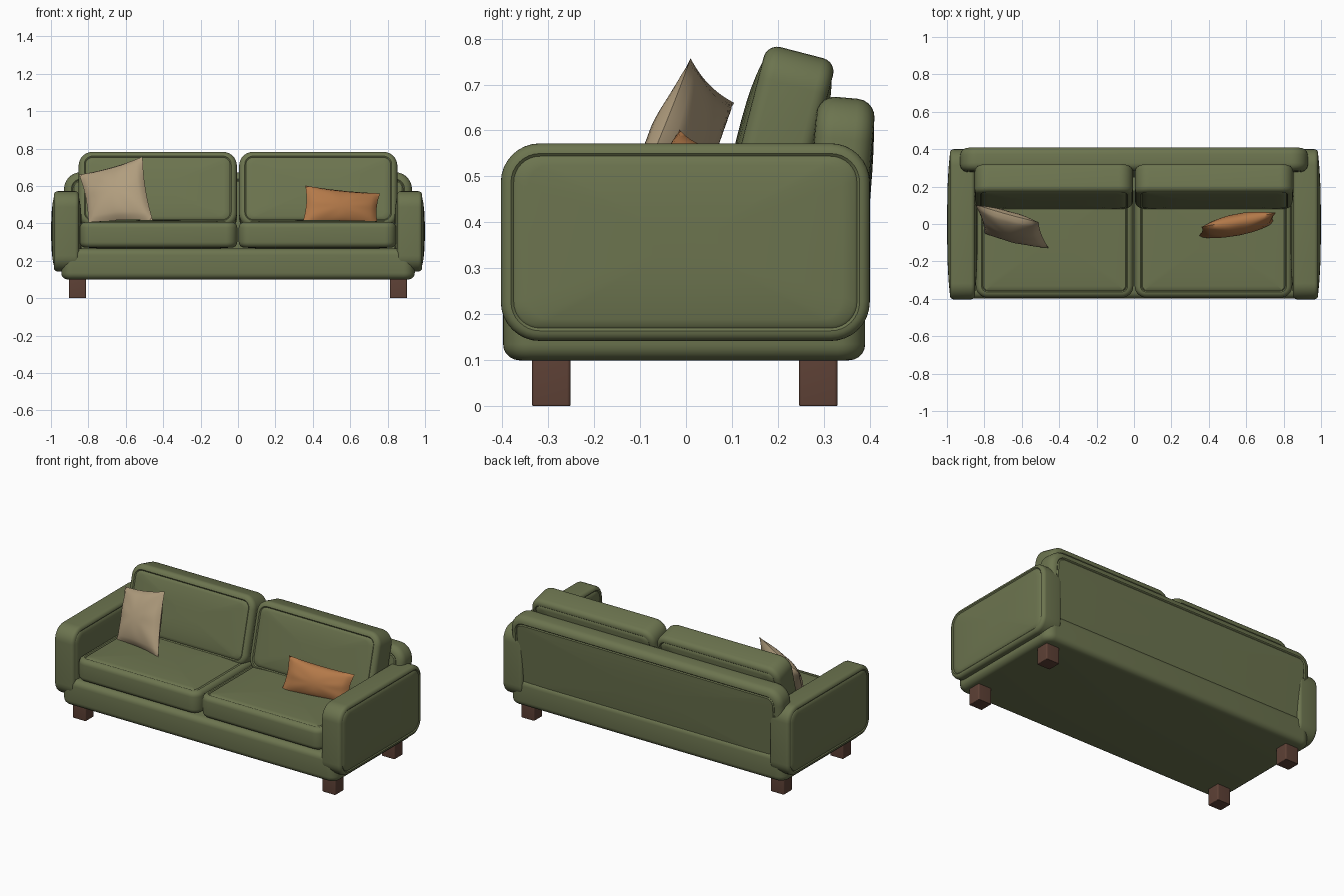
import bpy, bmesh, math
from mathutils import Vector, Matrix

if "Cube" in bpy.data.objects:
    bpy.data.objects.remove(bpy.data.objects["Cube"], do_unlink=True)


def material(name, rgb):
    m = bpy.data.materials.new(name)
    m.use_nodes = True
    m.diffuse_color = (*rgb, 1)
    m.node_tree.nodes["Principled BSDF"].inputs["Base Color"].default_value = (*rgb, 1)
    return m


GREEN = material("olive fabric", (0.15, 0.175, 0.078))
CREAM = material("cream fabric", (0.44, 0.34, 0.21))
ORANGE = material("tan leather", (0.45, 0.19, 0.066))
WOOD = material("dark wood", (0.11, 0.052, 0.036))


def finish(name, bm, mat, angle=35):
    bmesh.ops.recalc_face_normals(bm, faces=bm.faces)
    mesh = bpy.data.meshes.new(name)
    bm.to_mesh(mesh)
    bm.free()
    mesh.materials.append(mat)
    ob = bpy.data.objects.new(name, mesh)
    bpy.context.collection.objects.link(ob)
    bpy.ops.object.select_all(action='DESELECT')
    ob.select_set(True)
    bpy.context.view_layer.objects.active = ob
    bpy.ops.object.shade_smooth_by_angle(angle=math.radians(angle))
    return ob


def padded(name, lo, hi, axis, corner, edge, bulge=0.0, tilt=0.0, mat=GREEN):
    """Upholstered block: rounded outline across the axis, soft rims, domed caps."""
    lo, hi = Vector(lo), Vector(hi)
    size, centre = hi - lo, (lo + hi) / 2
    bm = bmesh.new()
    bmesh.ops.create_cube(bm, size=1)
    bmesh.ops.scale(bm, vec=size, verts=bm.verts)

    def caps():
        faces = sorted((f for f in bm.faces if abs(f.normal[axis]) > 0.999),
                       key=lambda f: -f.calc_area())
        return faces[:2]

    def along(e):
        d = (e.verts[0].co - e.verts[1].co).normalized()
        return abs(d[axis]) > 0.99

    bmesh.ops.bevel(bm, geom=[e for e in bm.edges if along(e)], offset=corner,
                    segments=8, profile=0.5, affect='EDGES')
    bm.normal_update()
    rims = list({e for f in caps() for e in f.edges})
    bmesh.ops.bevel(bm, geom=rims, offset=edge, segments=5, profile=0.5, affect='EDGES')
    bm.normal_update()

    # stitched groove followed by a shallow dome
    if bulge:
        for f in caps():
            side = math.copysign(1, f.normal[axis])
            level = f.calc_center_median()[axis]
            bmesh.ops.inset_individual(bm, faces=[f], thickness=0.006, depth=-0.005)
            bmesh.ops.inset_individual(bm, faces=[f], thickness=0.006, depth=0.005)
            flat = {v: v.co.copy() for v in f.verts}
            outline = [v.co.copy() for v in f.verts]
            for s in (0.93, 0.82, 0.65, 0.45, 0.2):
                bmesh.ops.inset_individual(bm, faces=[f], thickness=0.0, depth=0.0)
                for v, p in zip(f.verts, outline):
                    v.co = p * s
                    v.co[axis] = level + side * bulge * (1 - s ** 3)
    bm.transform(Matrix.Translation(centre) @ Matrix.Rotation(math.radians(tilt), 4, 'X'))
    return finish(name, bm, mat)


def pillow(name, corners, half, mat, n=20):
    """Scatter cushion stretched between its four corners, listed around the edge."""
    a, b, c, d = map(Vector, corners)
    normal = (b - a).cross(d - a).normalized()
    bm = bmesh.new()
    for side in (-1, 1):
        rows = []
        for j in range(n + 1):
            row = []
            for i in range(n + 1):
                u, v = 2 * i / n - 1, 2 * j / n - 1
                # edges pull in between the pointed corners
                s = (1 + u * (1 - 0.07 * (1 - v * v))) / 2
                t = (1 + v * (1 - 0.07 * (1 - u * u))) / 2
                p = a.lerp(b, s).lerp(d.lerp(c, s), t)
                fill = max(0, (1 - u * u) * (1 - v * v)) ** 0.55
                fold = 1 + 0.06 * math.sin(7 * math.atan2(v, u)) * (u * u + v * v)
                row.append(bm.verts.new(p + normal * side * half * fill * fold))
            rows.append(row)
        for j in range(n):
            for i in range(n):
                bm.faces.new((rows[j][i], rows[j][i + 1], rows[j + 1][i + 1], rows[j + 1][i]))
    bmesh.ops.remove_doubles(bm, verts=bm.verts, dist=0.0005)
    return finish(name, bm, mat, 60)


# frame
padded("base", (-0.945, -0.398, 0.10), (0.945, 0.39, 0.265), 2, 0.06, 0.035)
padded("backrest", (-0.93, 0.265, 0.17), (0.93, 0.392, 0.672), 1, 0.09, 0.04, 0.006, -5)

# mirrored parts
for side, word in ((1, "left"), (-1, "right")):
    def span(x0, x1):
        return sorted((side * x0, side * x1))

    x0, x1 = span(0.85, 0.985)
    padded(word + "_arm", (x0, -0.403, 0.142), (x1, 0.40, 0.572), 0, 0.085, 0.022, 0.014)
    x0, x1 = span(0.004, 0.845)
    padded(word + "_seat_cushion", (x0, -0.393, 0.27), (x1, 0.24, 0.407), 2, 0.06, 0.03, 0.01)
    x0, x1 = span(0.006, 0.852)
    padded(word + "_back_cushion", (x0, 0.122, 0.36), (x1, 0.278, 0.776), 1, 0.075, 0.03, 0.013, -14.5)
    x0, x1 = span(0.812, 0.903)
    for end, y in (("front", -0.293), ("back", 0.288)):
        padded(f"{word}_{end}_leg", (x0, y - 0.042, 0), (x1, y + 0.042, 0.112), 2, 0.008, 0.004, mat=WOOD)

# scatter cushions
pillow("cream_pillow", ((-0.80, -0.05, 0.40), (-0.455, -0.13, 0.415),
                        (-0.51, 0.01, 0.757), (-0.85, 0.105, 0.66)), 0.06, CREAM)
pillow("tan_pillow", ((0.34, -0.07, 0.39), (0.75, 0.01, 0.385),
                      (0.76, 0.06, 0.56), (0.36, -0.015, 0.602)), 0.055, ORANGE)
